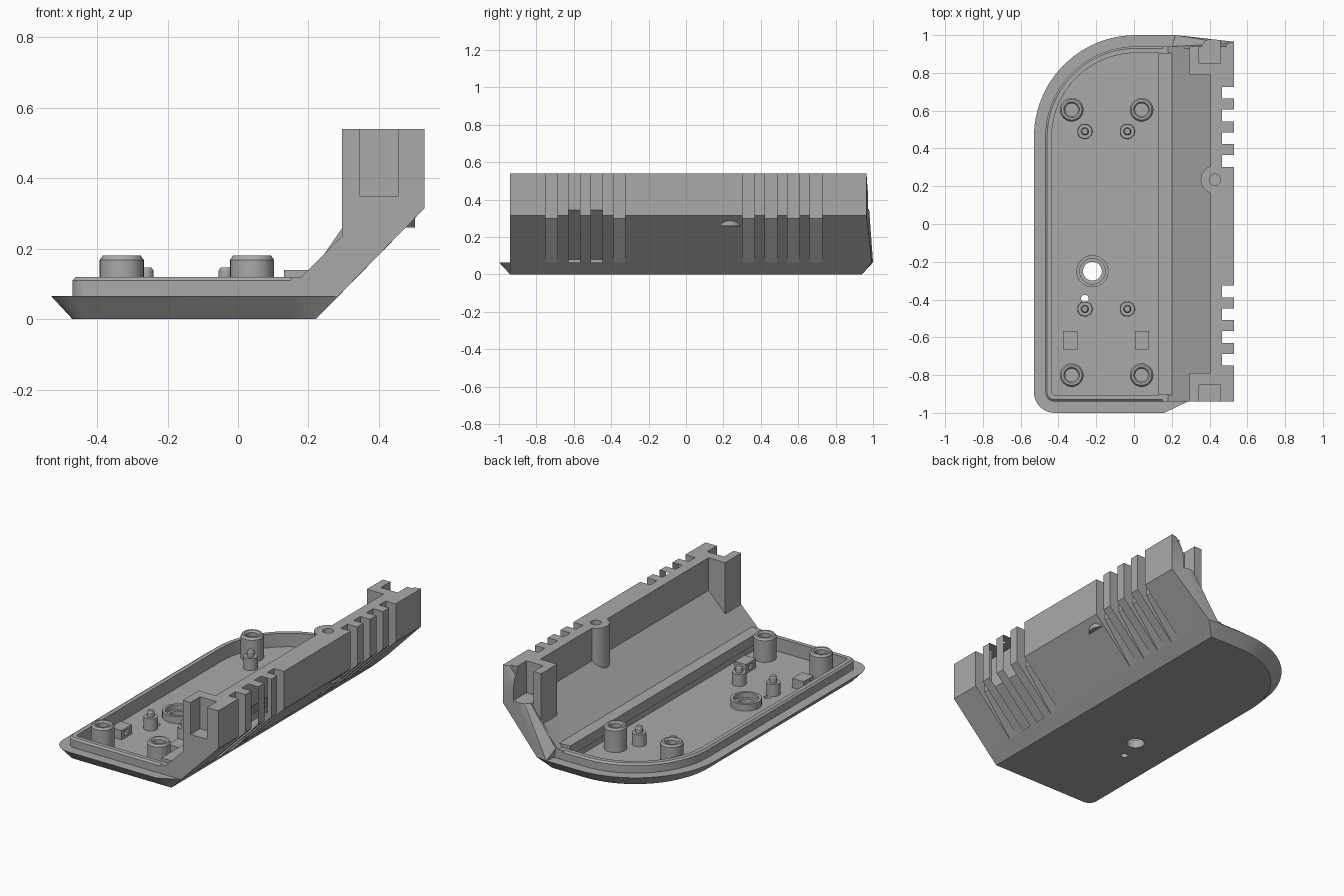
import bpy, bmesh
from math import sin, cos, pi, radians

cube = bpy.data.objects.get("Cube")
if cube:
    bpy.data.objects.remove(cube)

grey = bpy.data.materials.new("plain grey")
grey.use_nodes = True
grey.diffuse_color = (0.4, 0.4, 0.4, 1)
grey.node_tree.nodes["Principled BSDF"].inputs["Base Color"].default_value = (0.4, 0.4, 0.4, 1)


def finish(name, bm):
    bmesh.ops.recalc_face_normals(bm, faces=bm.faces)
    mesh = bpy.data.meshes.new(name)
    bm.to_mesh(mesh)
    bm.free()
    mesh.materials.append(grey)
    obj = bpy.data.objects.new(name, mesh)
    bpy.context.collection.objects.link(obj)
    return obj


def loft(name, rings):
    """Solid through matching rings of 3D points."""
    bm = bmesh.new()
    loops = [[bm.verts.new(p) for p in ring] for ring in rings]
    n = len(loops[0])
    for a, b in zip(loops, loops[1:]):
        for i in range(n):
            j = (i + 1) % n
            bm.faces.new((a[i], a[j], b[j], b[i]))
    bm.faces.new(loops[0])
    bm.faces.new(loops[-1])
    return finish(name, bm)


def extrude_y(name, profile, y0, y1):
    return loft(name, [[(x, y, z) for x, z in profile] for y in (y0, y1)])


def box(name, x0, x1, y0, y1, z0, z1):
    return extrude_y(name, [(x0, z0), (x1, z0), (x1, z1), (x0, z1)], y0, y1)


def lathe(name, x, y, profile, closed=False, n=32):
    """Turned part from (radius, height) points; radius 0 becomes a pole."""
    bm = bmesh.new()
    rings = []
    for r, z in profile:
        if r == 0:
            rings.append([bm.verts.new((x, y, z))] * n)
        else:
            rings.append([bm.verts.new((x + r * cos(2 * pi * i / n), y + r * sin(2 * pi * i / n), z))
                          for i in range(n)])
    pairs = list(zip(rings, rings[1:]))
    if closed:
        pairs.append((rings[-1], rings[0]))
    for a, b in pairs:
        for i in range(n):
            j = (i + 1) % n
            bm.faces.new(dict.fromkeys((a[i], a[j], b[j], b[i])))
    return finish(name, bm)


def rod(name, x, y, r, z0, z1):
    return lathe(name, x, y, [(0, z0), (r, z0), (r, z1), (0, z1)])


def outline(d, z, start, end):
    """Shell plan inset by d: small front corner, large back corner."""
    pts = list(start)
    for cx, cy, r, a0, steps in ((-0.42, -0.89, 0.11, 270, 8), (0.01, 0.46, 0.54, 180, 24)):
        for i in range(steps + 1):
            a = radians(a0 - 90 * i / steps)
            pts.append((cx + (r - d) * cos(a), cy + (r - d) * sin(a)))
    return [(x, y, z) for x, y in pts + list(end)]


def plain_outline(d, z, right):
    return outline(d, z, [(right, d - 1)], [(right, 1 - d)])


def boolean(target, tools, operation):
    for tool in tools:
        mod = target.modifiers.new("join", "BOOLEAN")
        mod.operation, mod.solver, mod.object = operation, "EXACT", tool
        bpy.context.view_layer.objects.active = target
        bpy.ops.object.modifier_apply(modifier=mod.name)
        bpy.data.objects.remove(tool)


# Base with sloping underside edge
shell = loft("shell", [
    outline(0.06, 0, [(0.22, -0.94), (0.20, -0.94)], [(0.21, 0.94), (0.22, 0.94)]),
    outline(0, 0.065, [(0.285, -0.94), (0.16, -1)], [(0.22, 1), (0.285, 0.993)])])

# Raised lip, tall side wall with end blocks, and tapered back end
lip = loft("lip", [plain_outline(0.06, 0.05, 0.16), plain_outline(0.06, 0.11, 0.16),
                   plain_outline(0.07, 0.12, 0.16)])
wall = extrude_y("wall", [(0.15, 0), (0.22, 0), (0.53, 0.315), (0.53, 0.54), (0.295, 0.54),
                          (0.295, 0.235), (0.18, 0.12), (0.15, 0.12)], -0.94, 0.94)
bm = bmesh.new()
for p in [(0.22, 1, 0.065), (0.285, 0.993, 0.065), (0.22, 0.94, 0), (0.53, 0.965, 0.315),
          (0.53, 0.965, 0.54), (0.49, 0.955, 0.54), (0.2, 0.94, 0.12), (0.22, 0.93, 0),
          (0.53, 0.93, 0.315), (0.53, 0.93, 0.54), (0.49, 0.93, 0.54), (0.2, 0.93, 0.12)]:
    bm.verts.new(p)
bmesh.ops.convex_hull(bm, input=bm.verts)
taper = finish("taper", bm)
boolean(shell, [lip, wall, taper], "UNION")

# Hollow tray, room above the inner slope, and lip end
boolean(shell, [
    loft("tray_cut", [plain_outline(0.095, 0.04, 0.14), plain_outline(0.095, 0.7, 0.14)]),
    extrude_y("slope_cut", [(0.13, 0.08), (0.14, 0.08), (0.405, 0.345), (0.405, 0.7), (0.13, 0.7)], -0.79, 0.79),
    extrude_y("lip_cut", [(0.13, 0.08), (0.14, 0.08), (0.2, 0.14), (0.13, 0.14)], -0.905, 0.905),
], "DIFFERENCE")

# Screw boss on the tall wall
boolean(shell, [rod("boss", 0.428, 0.235, 0.075, 0.26, 0.54)], "UNION")
cuts = [rod("boss_hole", 0.428, 0.235, 0.03, 0.38, 0.7)]

# Latch pockets in the end blocks
for side in (-1, 1):
    y0, y1 = sorted((side * 0.85, side * 1.1))
    cuts.append(box("latch_pocket", 0.345, 0.455, y0, y1, 0.35, 0.7))

# Vent grooves, fading out down the outer slope
groove = [(0.26, 0.04), (0.465, 0.30), (0.465, 0.7), (0.7, 0.7), (0.7, 0.48)]
for first in (-0.75, 0.3025):
    for i in range(4):
        y = first + i * 0.1205
        cuts.append(extrude_y("groove", groove, y, y + 0.0625))

# Holes through the floor
cuts.append(rod("cable_hole", -0.22, -0.25, 0.05, -0.1, 0.3))
cuts.append(rod("pin_hole", -0.26, -0.395, 0.02, -0.1, 0.3))
boolean(shell, cuts, "DIFFERENCE")
parts = [shell]

# Screw posts and locating pins
for x in (-0.33, 0.04):
    for y in (-0.8, 0.605):
        parts.append(lathe("screw_post", x, y, [
            (0, 0.035), (0.0625, 0.035), (0.0625, 0.168), (0.054, 0.18), (0.042, 0.18),
            (0.034, 0.17), (0.034, 0.08), (0, 0.08)]))
for x in (-0.26, -0.035):
    for y in (-0.45, 0.49):
        parts.append(lathe("locating_pin", x, y, [
            (0, 0.035), (0.04, 0.035), (0.038, 0.11), (0.02, 0.11), (0.02, 0.138),
            (0.015, 0.146), (0, 0.146)]))

# Ring around the cable hole
parts.append(lathe("cable_ring", -0.22, -0.25, [
    (0.05, 0.035), (0.085, 0.035), (0.085, 0.08), (0.068, 0.08), (0.068, 0.05), (0.05, 0.05)], True))

# Small tie blocks with a slot through them
for x in (-0.3375, 0.0425):
    block = box("tie_block", x - 0.0375, x + 0.0375, -0.665, -0.57, 0.035, 0.095)
    boolean(block, [box("slot", x - 0.1, x + 0.1, -0.637, -0.598, 0.055, 0.08)], "DIFFERENCE")
    parts.append(block)

# Smooth round walls, keep the edges sharp
bpy.ops.object.select_all(action="DESELECT")
for part in parts:
    part.select_set(True)
bpy.context.view_layer.objects.active = shell
bpy.ops.object.shade_smooth_by_angle(angle=radians(30))
